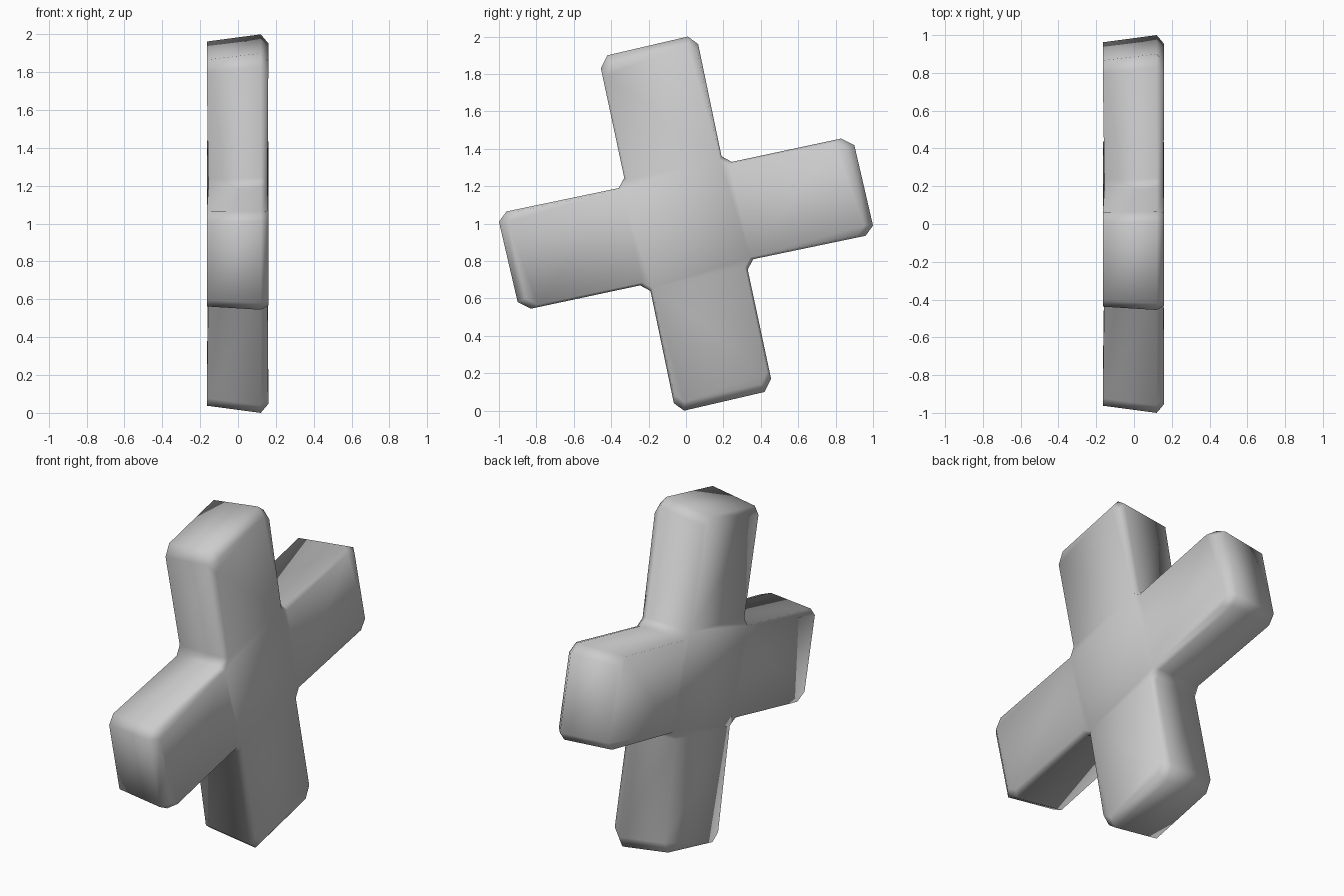
import bpy, bmesh

if "Cube" in bpy.data.objects:
    bpy.data.objects.remove(bpy.data.objects["Cube"])

# One arm of the outline (y, z) about the hub, plus the chamfer at its inner corner
ARM = [(-0.33, 0.245), (-0.455, 0.83), (-0.42, 0.90), (0.01, 1.0), (0.065, 0.96), (0.19, 0.36)]
# Cross-section rings: x at tips, x near hub, scale
RINGS = [(-0.165, -0.157, 0.962), (0.12, 0.12, 1.0), (0.16, 0.156, 0.953)]

bm = bmesh.new()


def make_ring(x_tip, x_hub, scale):
    verts, pts = [], ARM
    for _ in range(4):
        for i, (y, z) in enumerate(pts):
            x = x_hub if i in (0, 5) else x_tip
            verts.append(bm.verts.new((x, y * scale, 1 + z * scale)))
        pts = [(z, -y) for y, z in pts]  # quarter turn to the next arm
    return verts


rings = [make_ring(*r) for r in RINGS]
n = len(rings[0])

# Side walls
for a, b in zip(rings, rings[1:]):
    for i in range(n):
        j = (i + 1) % n
        bm.faces.new((a[i], a[j], b[j], b[i]))

# Caps: four arm faces around a central hub face
for ring in (rings[0], rings[-1]):
    for k in range(0, n, 6):
        bm.faces.new(ring[k:k + 6])
    bm.faces.new([v for i, v in enumerate(ring) if i % 6 in (0, 5)])

bmesh.ops.recalc_face_normals(bm, faces=bm.faces)
for f in bm.faces:
    f.smooth = True

mesh = bpy.data.meshes.new("cross_body")
bm.to_mesh(mesh)
bm.free()
bpy.context.collection.objects.link(bpy.data.objects.new("cross_body", mesh))
